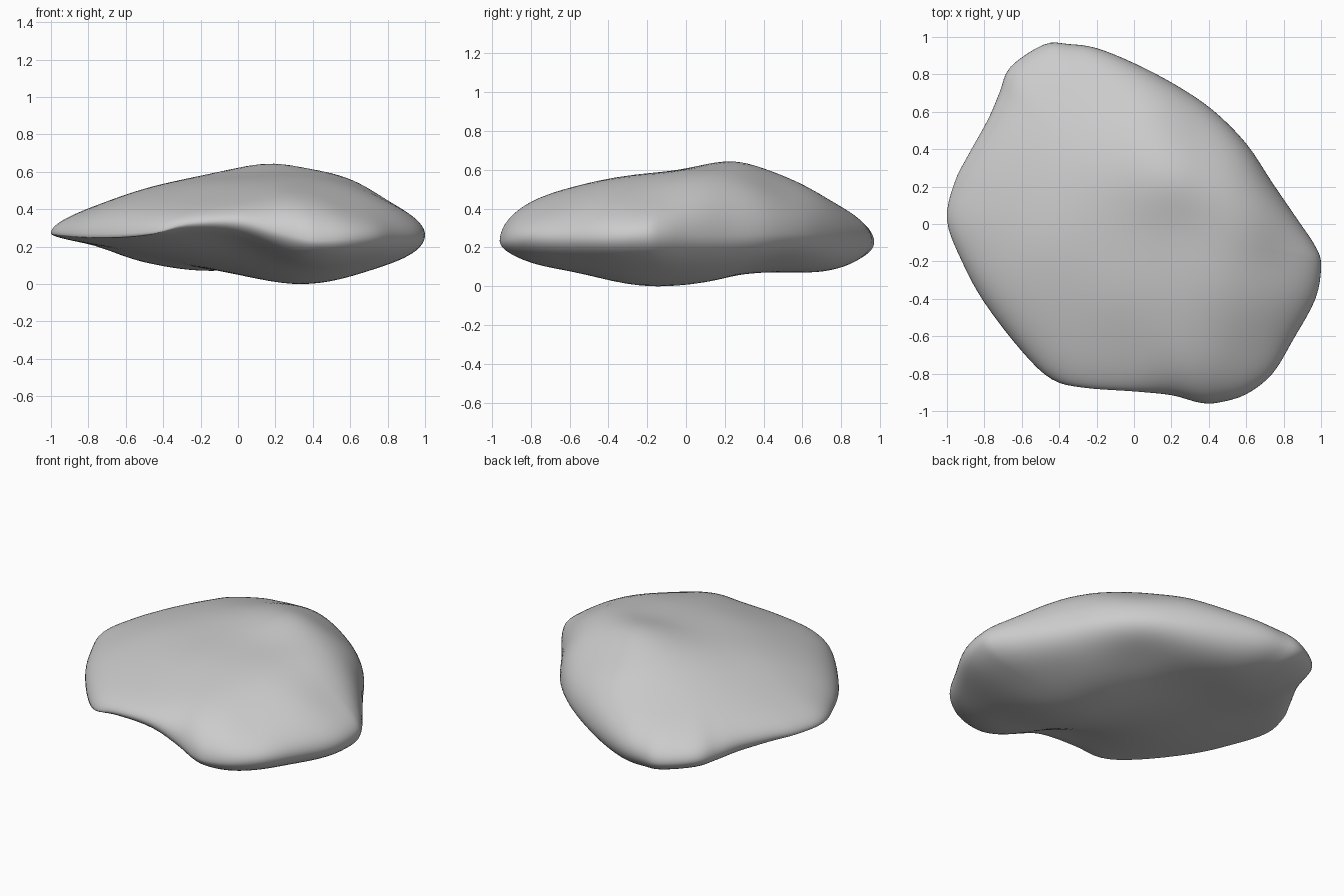
import bpy, bmesh, math
from mathutils import Vector

if "Cube" in bpy.data.objects:
    bpy.data.objects.remove(bpy.data.objects["Cube"])

# Rim of the stone: x, y and height of the widest line
RIM = [(-1, .02, .27), (-.96, .22, .27), (-.88, .38, .275), (-.78, .56, .27), (-.72, .7, .25),
       (-.66, .84, .24), (-.48, .96, .225), (-.35, .962, .23), (-.2, .94, .24),
       (0, .86, .25), (.22, .745, .26), (.42, .61, .27), (.6, .43, .27), (.74, .22, .26),
       (.87, .03, .26), (.97, -.12, .26), (1, -.22, .26), (.97, -.4, .25), (.85, -.62, .25),
       (.74, -.8, .25), (.6, -.91, .24), (.45, -.955, .23), (.35, -.955, .24), (.2, -.915, .28),
       (0, -.895, .33), (-.27, -.875, .32), (-.44, -.83, .27), (-.6, -.68, .25),
       (-.8, -.42, .25), (-.92, -.2, .26)]

# Sparse heights on the upper face and on the underside
TOP = [(.22, .28, .635), (-.2, .25, .575), (0, 0, .595), (.3, 0, .605), (.5, -.35, .545),
       (.5, .15, .59), (.65, -.05, .54), (.75, -.4, .465), (.8, -.15, .46), (.62, -.7, .42),
       (.4, -.75, .46), (0, -.7, .465), (-.1, -.4, .535), (-.4, -.6, .44), (-.5, -.1, .505),
       (-.8, -.1, .41), (-.8, .2, .41), (-.55, .5, .45), (-.4, .8, .405), (-.1, .7, .475),
       (.1, .6, .53), (.35, .5, .51), (.58, .3, .53)]
BOTTOM = [(.3, -.16, 0), (.5, -.3, .02), (.5, -.6, .075), (.75, -.3, .08), (.7, -.65, .11),
          (.4, -.78, .105), (.1, -.45, .1), (0, -.7, .22), (-.25, -.6, .215), (-.5, -.5, .21),
          (-.75, -.15, .21), (-.4, -.1, .145), (0, .1, .05), (.4, .2, .05), (.65, .1, .085),
          (-.7, .25, .185), (-.5, .5, .115), (-.5, .75, .115), (-.2, .7, .07), (-.2, .4, .08),
          (.15, .5, .09), (.35, .45, .12)]


def kernel(ax, ay, bx, by):
    return math.sqrt((ax - bx) ** 2 + (ay - by) ** 2 + .04)


def height_field(points):
    """Smooth surface through scattered heights (radial basis fit)."""
    n = len(points)
    base = sum(p[2] for p in points) / n
    m = [[kernel(*p[:2], *q[:2]) for q in points] + [p[2] - base] for p in points]
    for i in range(n):
        k = max(range(i, n), key=lambda r: abs(m[r][i]))
        m[i], m[k] = m[k], m[i]
        for r in range(n):
            if r != i:
                f = m[r][i] / m[i][i]
                m[r] = [a - f * b for a, b in zip(m[r], m[i])]
    w = [m[i][n] / m[i][i] for i in range(n)]
    return lambda x, y: base + sum(c * kernel(x, y, *p[:2]) for c, p in zip(w, points))


def smooth_loop(points, steps):
    """Closed Catmull-Rom curve."""
    pts, out = [Vector(p) for p in points], []
    n = len(pts)
    for i in range(n):
        a, b, c, d = (pts[(i + k) % n] for k in (-1, 0, 1, 2))
        for s in range(steps):
            t = s / steps
            out.append(.5 * (2 * b + (c - a) * t + (2 * a - 5 * b + 4 * c - d) * t * t
                             + (3 * b - a - 3 * c + d) * t ** 3))
    return out


# Stone: rings run from the rim inwards over each face
rim = smooth_loop(RIM, 4)
N, RINGS = len(rim), 26
bm = bmesh.new()
rim_verts = [bm.verts.new(p) for p in rim]
for field in (height_field(TOP), height_field(BOTTOM)):
    prev = rim_verts
    for k in range(1, RINGS):
        t = math.cos(k / RINGS * math.pi / 2)
        swell = math.sqrt(1 - t ** 9)
        ring = []
        for p in rim:
            x, y = p.x * t, p.y * t
            ring.append(bm.verts.new((x, y, p.z + (field(x, y) - p.z) * swell)))
        for i in range(N):
            j = (i + 1) % N
            bm.faces.new((prev[i], prev[j], ring[j], ring[i]))
        prev = ring
    centre = bm.verts.new((0, 0, field(0, 0)))
    for i in range(N):
        bm.faces.new((prev[i], prev[(i + 1) % N], centre))
bmesh.ops.recalc_face_normals(bm, faces=bm.faces)

# Rest the stone on the ground
low = min(v.co.z for v in bm.verts)
bmesh.ops.translate(bm, verts=bm.verts, vec=(0, 0, -low))

mesh = bpy.data.meshes.new("flat_stone")
bm.to_mesh(mesh)
bm.free()
mesh.shade_smooth()
stone = bpy.data.objects.new("flat_stone", mesh)
bpy.context.collection.objects.link(stone)
